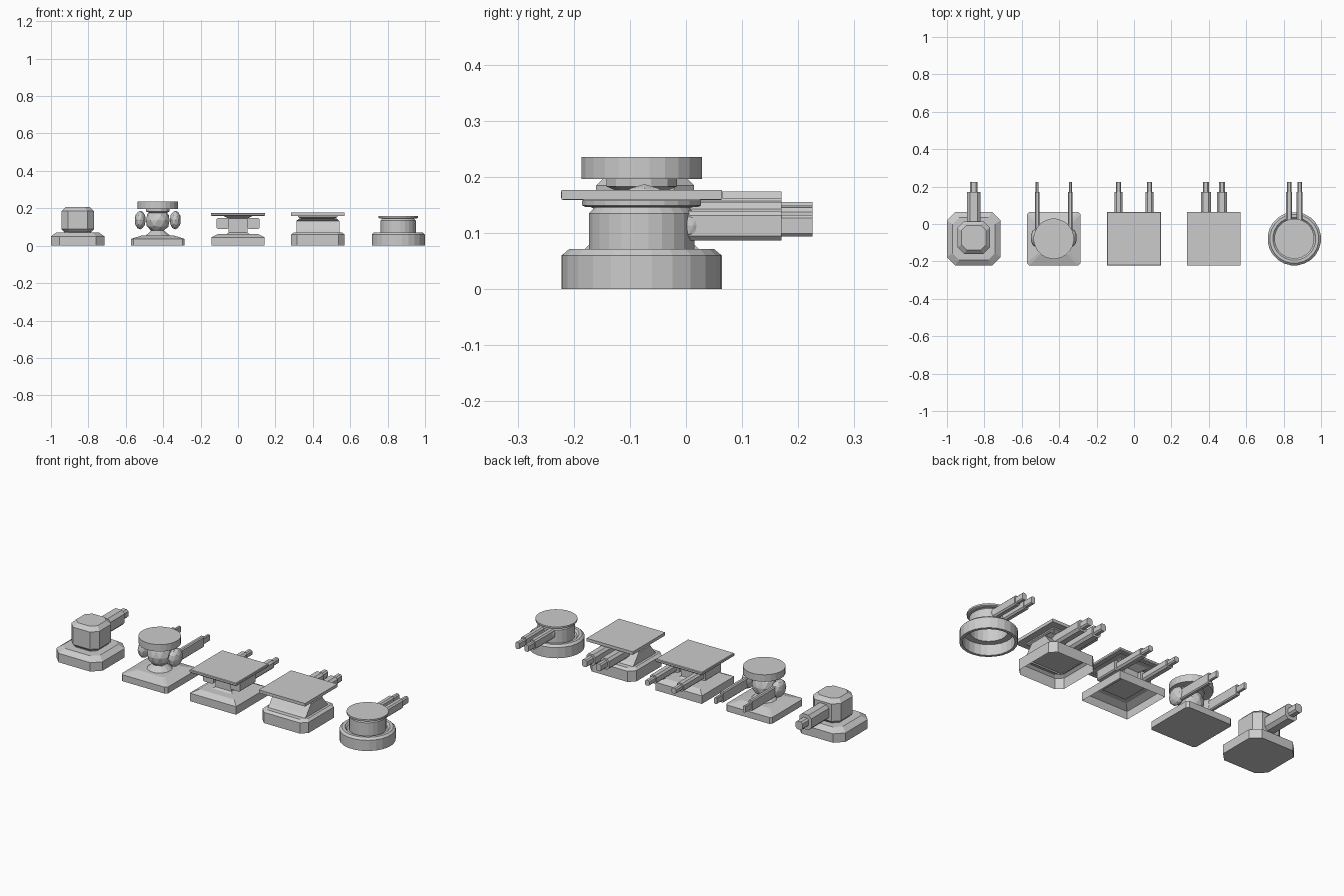
import bpy, bmesh, math

if "Cube" in bpy.data.objects:
    bpy.data.objects.remove(bpy.data.objects["Cube"])

CY = -0.079          # common depth centre of all turret bodies
H = 0.143            # half width of every base


def octo(hx, hy, c):
    """Rectangle with corners cut by c (plain rectangle if c is 0)."""
    if c == 0:
        return [(hx, -hy), (hx, hy), (-hx, hy), (-hx, -hy)]
    return [(hx - c, -hy), (hx, -hy + c), (hx, hy - c), (hx - c, hy),
            (-hx + c, hy), (-hx, hy - c), (-hx, -hy + c), (-hx + c, -hy)]


def circle(r, n):
    return [(r * math.cos(2 * math.pi * (i + .5) / n),
             r * math.sin(2 * math.pi * (i + .5) / n)) for i in range(n)]


def loft(name, origin, sections, axis='Z', bottom=True, top=True):
    """Skin a list of (position, profile) sections along Z or Y."""
    bm = bmesh.new()
    rings = []
    for t, prof in sections:
        rings.append([bm.verts.new((a, b, t) if axis == 'Z' else (a, t, b))
                      for a, b in prof])
    for lo, hi in zip(rings, rings[1:]):
        n = len(lo)
        for i in range(n):
            j = (i + 1) % n
            bm.faces.new((lo[i], lo[j], hi[j], hi[i]))
    if bottom:
        bm.faces.new(rings[0][::-1])
    if top:
        bm.faces.new(rings[-1])
    if axis == 'Y':
        bmesh.ops.reverse_faces(bm, faces=bm.faces[:])
    me = bpy.data.meshes.new(name)
    bm.to_mesh(me)
    bm.free()
    ob = bpy.data.objects.new(name, me)
    ob.location = origin
    bpy.context.collection.objects.link(ob)
    return ob


def sq(z, h, c=0.0):
    return (z, octo(h, h, c))


def barrel(name, x, z, y0, w, h, tw, th):
    """Gun barrel with a slimmer muzzle, pointing to +y."""
    c, tc = min(w, h) * .45, min(tw, th) * .45
    loft(name, (x, 0, z), [(y0, octo(w, h, c)), (0.17, octo(w, h, c)),
                           (0.17, octo(tw, th, tc)), (0.225, octo(tw, th, tc))], 'Y')


def ball(name, loc, scale):
    bm = bmesh.new()
    bmesh.ops.create_icosphere(bm, subdivisions=2, radius=1)
    bmesh.ops.scale(bm, vec=scale, verts=bm.verts)
    me = bpy.data.meshes.new(name)
    bm.to_mesh(me)
    bm.free()
    ob = bpy.data.objects.new(name, me)
    ob.location = loc
    bpy.context.collection.objects.link(ob)


# Turret 1: single cannon with octagonal head
x = -0.857
o = (x, CY, 0)
loft("cannon_base", o, [sq(0, H, .045), sq(.05, H, .045), sq(.071, .113, .035)])
loft("cannon_neck", o, [sq(.06, .068, .022), sq(.09, .068, .022)])
loft("cannon_head", (x, CY + .006, 0),
     [sq(.07, .07, .028), sq(.088, .087, .035), sq(.185, .087, .035), sq(.206, .066, .028)])
barrel("cannon_barrel", x, .132, -.01, .037, .042, .021, .023)

# Turret 2: ball head with side pods and radar disc
x = -0.429
o = (x, CY, 0)
loft("ball_base", o, [sq(0, H, .012), sq(.036, H, .012), sq(.055, .085, .01)])
loft("ball_neck", o, [(.05, circle(.07, 12)), (.06, circle(.06, 12)), (.085, circle(.03, 12))])
ball("ball_head", (x, CY, .135), (.066, .066, .066))
loft("radar_stem", o, [(.17, circle(.035, 12)), (.183, circle(.065, 12)), (.197, circle(.065, 12))])
loft("radar_disc", o, [(.196, circle(.108, 24)), (.235, circle(.108, 24))])
for s in (-1, 1):
    ball("side_pod", (x + s * .094, CY + .005, .137), (.03, .05, .05))
    barrel("pod_barrel", x + s * .089, .132, -.08, .012, .03, .008, .018)

# Turret 3: flat roof with two side gun boxes
x = 0
o = (x, CY, 0)
loft("roof_base", o, [sq(0, H), sq(.045, H), sq(.062, .108), sq(.062, .07)], bottom=False)
loft("roof_column", o, [sq(.055, .073), sq(.07, .05), sq(.145, .05), sq(.163, .085)])
loft("roof_plate", o, [sq(.163, .115), sq(.159, .118), sq(.159, .141), sq(.163, .144),
                       sq(.173, .144), sq(.176, .141)])
for s in (-1, 1):
    loft("gun_box", (s * .083, 0, .119),
         [(-.145, octo(.032, .029, .006)), (-.01, octo(.032, .029, .006))], 'Y')
    loft("gun_arm", (s * .055, CY, .119), [(-.02, octo(.02, .025, 0)), (.02, octo(.02, .025, 0))])
    barrel("roof_barrel", s * .083, .119, -.02, .021, .023, .014, .015)

# Turret 4: wedge body under a square plate
x = 0.427
o = (x, CY, 0)
loft("wedge_base", o, [sq(0, H, .032), sq(.06, H, .032), sq(.071, .128, .028),
                       sq(.071, .105, .025)], bottom=False)
loft("wedge_body", o, [(.065, octo(.115, .108, 0)), (.085, octo(.115, .088, 0)),
                       (.132, octo(.115, .05, 0)), (.145, octo(.1, .075, 0))], bottom=False)
loft("wedge_collar", o, [sq(.143, .085), sq(.153, .105), sq(.164, .105)])
loft("wedge_plate", o, [sq(.16, H), sq(.177, H)])
for s in (-1, 1):
    barrel("wedge_barrel", x + s * .043, .125, -.06, .027, .03, .016, .02)

# Turret 5: round drum with twin barrels
x = 0.857
o = (x, CY, 0)


def disc(z, r, n=24):
    return (z, circle(r, n))


loft("drum_base", o, [disc(0, .128), disc(0, H), disc(.06, H), disc(.071, .131),
                      disc(.071, .115), disc(.06, .105), disc(.06, .095)],
     bottom=False, top=False)
loft("drum_base_inside", o, [disc(.06, .095), disc(.06, .128), disc(0, .128)],
     bottom=False, top=False)
loft("drum_body", o, [disc(.06, .095), disc(.135, .095), disc(.145, .085), disc(.15, .085)],
     bottom=False)
loft("drum_lid", o, [disc(.146, .1), disc(.149, .107), disc(.158, .107)])
for s in (-1, 1):
    barrel("drum_barrel", x + s * .028, .113, -.01, .017, .026, .012, .019)
    ball("barrel_mount", (x + s * .028, .005, .113), (.022, .025, .028))
